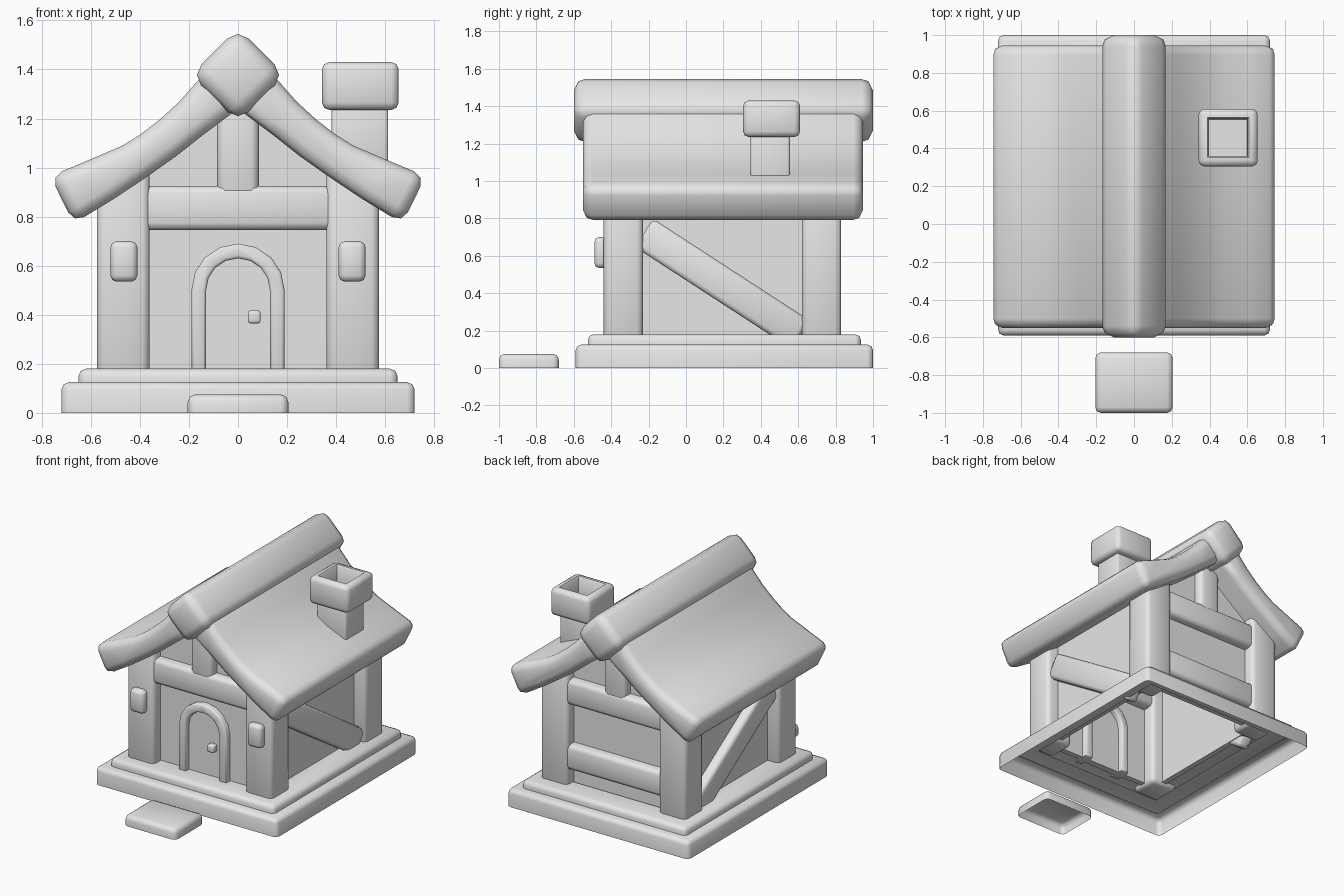
import bpy, bmesh, math
from mathutils import Matrix, Vector

if "Cube" in bpy.data.objects:
    bpy.data.objects.remove(bpy.data.objects["Cube"])

mat = bpy.data.materials.new("plain grey")
mat.diffuse_color = (0.8, 0.8, 0.8, 1)
mat.use_nodes = True
mat.node_tree.nodes["Principled BSDF"].inputs["Base Color"].default_value = mat.diffuse_color


def finish(name, bm):
    bmesh.ops.recalc_face_normals(bm, faces=bm.faces)
    me = bpy.data.meshes.new(name)
    bm.to_mesh(me)
    bm.free()
    me.materials.append(mat)
    ob = bpy.data.objects.new(name, me)
    bpy.context.collection.objects.link(ob)
    return ob


def bevel(bm, edges, width, segments=2, clamp=True):
    bmesh.ops.bevel(bm, geom=edges, offset=width, segments=segments, profile=0.5,
                    affect='EDGES', clamp_overlap=clamp)


def top_face(bm):
    bm.normal_update()
    return max((f for f in bm.faces if f.normal.z > 0.9), key=lambda f: f.calc_area())


def box(name, xs, ys, zs, width=0.02, rot=None, open_bottom=False, hole=0, depth=0):
    """Rounded box; can be open below, with a hole or a sunken well in its top."""
    lo, hi = Vector((xs[0], ys[0], zs[0])), Vector((xs[1], ys[1], zs[1]))
    c, s = (lo + hi) / 2, hi - lo
    bm = bmesh.new()
    bmesh.ops.create_cube(bm, size=1)
    bmesh.ops.scale(bm, vec=s, verts=bm.verts)
    if open_bottom:
        bm.normal_update()
        bmesh.ops.delete(bm, geom=[f for f in bm.faces if f.normal.z < -0.9], context='FACES_ONLY')
    if width:
        bevel(bm, [e for e in bm.edges if len(e.link_faces) == 2], width)
    if hole:
        f = top_face(bm)
        bmesh.ops.inset_region(bm, faces=[f], thickness=hole)
        if depth:
            bmesh.ops.inset_region(bm, faces=[f], thickness=0.012, depth=-0.012)
            bmesh.ops.inset_region(bm, faces=[f], thickness=0.001, depth=-depth)
        else:
            bmesh.ops.delete(bm, geom=[f], context='FACES')
    if rot:
        bmesh.ops.transform(bm, matrix=rot, verts=bm.verts)
    bmesh.ops.translate(bm, vec=c, verts=bm.verts)
    return finish(name, bm)


def prism(name, pts, y0, y1, width=0, bevel_side=()):
    """Extrude an (x, z) outline along y; round both ends and the listed side edges."""
    bm = bmesh.new()
    rings = [[bm.verts.new((x, y, z)) for x, z in pts] for y in (y0, y1)]
    n = len(pts)
    bm.faces.new(rings[0])
    bm.faces.new(rings[1][::-1])
    for i in range(n):
        j = (i + 1) % n
        bm.faces.new((rings[0][i], rings[1][i], rings[1][j], rings[0][j]))
    bmesh.ops.recalc_face_normals(bm, faces=bm.faces)
    if width:
        ends = [e for e in bm.edges if e.verts[0].co.y == e.verts[1].co.y]
        sides = [bm.edges.get((rings[0][i], rings[1][i])) for i in bevel_side]
        bevel(bm, ends + sides, width, clamp=False)
    return finish(name, bm)


# Plinth: two open-bottomed tiers, and a doorstep
box("lower_plinth", (-.72, .72), (-.59, 1.0), (0, .125), .03, open_bottom=True, hole=.24)
box("upper_plinth", (-.65, .65), (-.525, .935), (.12, .18), .03, open_bottom=True, hole=.20)
box("doorstep", (-.205, .205), (-1.0, -.68), (0, .075), .03, open_bottom=True)

# Corner posts
for sx, side in ((-1, "left"), (1, "right")):
    xs = sorted((sx * .36, sx * .575))
    box(f"front_{side}_post", xs, (-.44, -.23), (.15, 1.03), .03)
    box(f"back_{side}_post", xs, (.62, .83), (.15, 1.03), .03)
    # Lamp blocks on the front posts
    box(f"{side}_lamp", sorted((sx * .41, sx * .52)), (-.49, -.42), (.535, .70), .025)
    # Side wall with a diagonal brace
    box(f"{side}_wall", sorted((sx * .485, sx * .445)), (-.34, .73), (.17, .97), 0)
    box(f"{side}_brace", sorted((sx * .55, sx * .45)), (.195 - .5, .195 + .5), (.36, .54), .025,
        rot=Matrix.Rotation(math.radians(-33), 4, 'X'))

# Front and back gable walls
gable = [(-.46, .17), (.46, .17), (.46, .98), (0, 1.33), (-.46, .98)]
prism("front_wall", gable, -.36, -.32)
prism("back_wall", gable, .71, .75)

# Timber beams and king posts
for name, y0, y1 in (("front", -.425, -.245), ("back", .635, .815)):
    box(f"{name}_tie_beam", (-.42, .42), (y0, y1), (.745, .925), .03)
    box(f"{name}_king_post", (-.085, .085), (y0 + .005, y1 - .005), (.82, 1.34), .03)
box("back_lower_beam", (-.42, .42), (.635, .815), (.28, .46), .03)


# Door with an arched frame and a knob
def arch(r):
    arc = [(r * math.cos(math.pi * i / 8), .5 + r * math.sin(math.pi * i / 8)) for i in range(9)]
    return [(r, .17)] + arc + [(-r, .17)]


prism("door", arch(.14), -.368, -.358)
prism("door_frame", arch(.19) + arch(.13)[::-1], -.405, -.28, .012)
box("door_knob", (.04, .092), (-.41, -.36), (.365, .418), .01)

# Curved roof halves
upper = [(.04, 1.46), (.163, 1.355), (.24, 1.268), (.32, 1.195), (.395, 1.137), (.47, 1.09),
         (.61, 1.03), (.765, .965)]
lower = [(.67, .772), (.5, .876), (.36, .97), (.25, 1.048), (.14, 1.135), (.02, 1.225)]
for sx, side in ((-1, "left"), (1, "right")):
    prism(f"{side}_roof", [(sx * x, z) for x, z in upper + lower], -.55, .945, .05, (7, 8))

# Ridge log, set on its corner
h = .136
box("ridge_log", (-h, h), (-.6, 1.0), (1.377 - h, 1.377 + h), .06,
    rot=Matrix.Rotation(math.radians(45), 4, 'Y'))

# Chimney
box("chimney_stack", (.382, .612), (.345, .555), (.95, 1.27), .012)
box("chimney_cap", (.342, .655), (.305, .61), (1.235, 1.43), .03, hole=.023, depth=.13)

# Smooth shading with sharp corners kept
bpy.ops.object.select_all(action='SELECT')
bpy.context.view_layer.objects.active = bpy.data.objects["ridge_log"]
bpy.ops.object.shade_smooth_by_angle(angle=math.radians(50))
